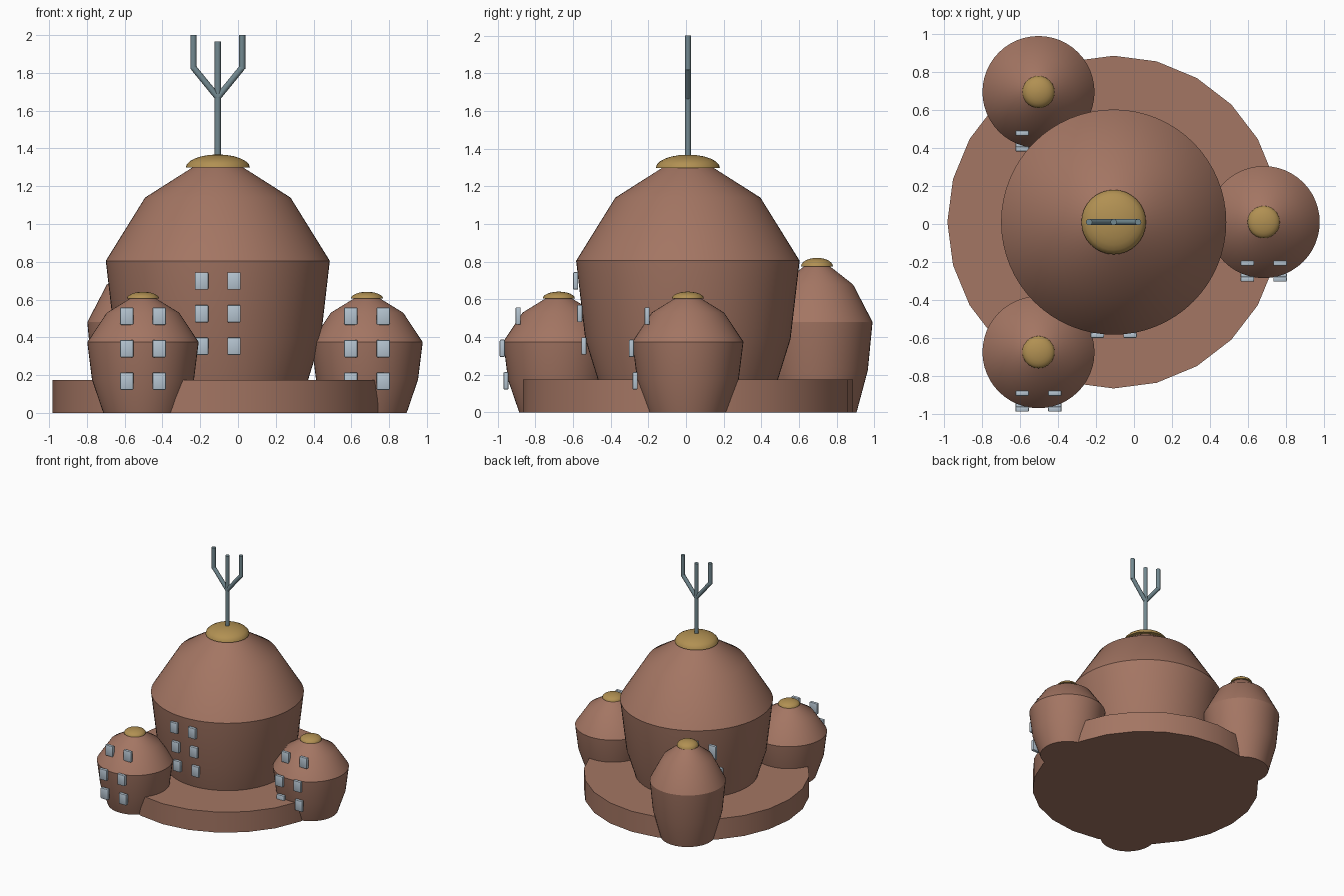
import bpy, bmesh, math
from mathutils import Vector

if "Cube" in bpy.data.objects:
    bpy.data.objects.remove(bpy.data.objects["Cube"])


def material(name, rgb):
    m = bpy.data.materials.new(name)
    m.diffuse_color = (*rgb, 1.0)
    m.use_nodes = True
    m.node_tree.nodes["Principled BSDF"].inputs["Base Color"].default_value = m.diffuse_color
    return m


CLAY = material("clay brown", (0.37, 0.18, 0.125))
GOLD = material("dull gold", (0.44, 0.28, 0.085))
GLASS = material("pale blue", (0.46, 0.55, 0.63))
METAL = material("grey steel", (0.17, 0.25, 0.28))

CX, CY = -0.107, 0.01  # centre of the main tower and plinth


def finish(bm, name, mat, angle=30):
    bmesh.ops.recalc_face_normals(bm, faces=bm.faces)
    mesh = bpy.data.meshes.new(name)
    bm.to_mesh(mesh)
    bm.free()
    ob = bpy.data.objects.new(name, mesh)
    bpy.context.collection.objects.link(ob)
    mesh.materials.append(mat)
    bpy.ops.object.select_all(action='DESELECT')
    ob.select_set(True)
    bpy.context.view_layer.objects.active = ob
    bpy.ops.object.shade_smooth_by_angle(angle=math.radians(angle))
    return ob


def lathe(name, profile, centre, mat, sides=48, angle=30):
    """Revolve (radius, z) points around a vertical axis, with flat end caps."""
    bm = bmesh.new()
    rings = []
    for r, z in profile:
        rings.append([bm.verts.new((centre[0] + r * math.sin(2 * math.pi * i / sides),
                                    centre[1] + r * math.cos(2 * math.pi * i / sides), z))
                      for i in range(sides)])
    for a, b in zip(rings, rings[1:]):
        for i in range(sides):
            j = (i + 1) % sides
            bm.faces.new((a[i], a[j], b[j], b[i]))
    bm.faces.new(rings[0])
    bm.faces.new(rings[-1])
    return finish(bm, name, mat, angle)


def dome(name, centre, z, radius, height):
    steps = [math.radians(a) for a in (0, 15, 30, 45, 60, 75, 87)]
    lathe(name, [(radius * math.cos(a), z + height * math.sin(a)) for a in steps],
          centre, GOLD, 32, 40)


def windows(name, centre, rows, zs=1.0):
    """Two columns of softly bevelled panes; rows are (y offset, z)."""
    bm = bmesh.new()
    for dy, z in rows:
        for side in (-1, 1):
            cube = bmesh.ops.create_cube(bm, size=1)["verts"]
            for v in cube:
                v.co = (centre[0] + side * 0.086 + v.co.x * 0.071,
                        centre[1] + dy + v.co.y * 0.027,
                        (z + v.co.z * 0.092) * zs)
    bmesh.ops.bevel(bm, geom=list(bm.edges), offset=0.006, segments=2,
                    profile=0.5, affect='EDGES')
    finish(bm, name, GLASS, 40)


def rod(bm, a, b, r=0.0165, sides=16):
    a, b = Vector(a), Vector(b)
    d = b - a
    verts = bmesh.ops.create_cone(bm, cap_ends=True, segments=sides, radius1=r,
                                  radius2=r, depth=d.length)["verts"]
    q = Vector((0, 0, 1)).rotation_difference(d)
    for v in verts:
        v.co = q @ v.co + (a + b) / 2


# Round plinth
lathe("plinth", [(0.876, 0), (0.876, 0.175)], (CX, CY), CLAY, 24)

# Main tower, its cap and windows
lathe("main_tower", [(0.43, 0.02), (0.545, 0.39), (0.593, 0.805), (0.385, 1.14),
                     (0.13, 1.302)], (CX, CY), CLAY, 64)
dome("main_cap", (CX, CY), 1.298, 0.17, 0.07)
windows("main_windows", (CX, CY), [(-0.552, 0.353), (-0.574, 0.525), (-0.596, 0.698)])

# Three small pods, the rear one stretched taller
for label, centre, s in (("front", (-0.503, -0.675), 1.0),
                         ("right", (0.683, 0.01), 1.0),
                         ("rear", (-0.503, 0.695), 1.28)):
    prof = [(0.21, 0), (0.27, 0.175), (0.295, 0.375), (0.192, 0.53), (0.065, 0.608)]
    lathe(label + "_pod", [(r, z * s) for r, z in prof], centre, CLAY, 48)
    dome(label + "_pod_cap", centre, 0.605 * s, 0.085, 0.036 * s)
    windows(label + "_pod_windows", centre,
            [(-0.28, 0.168), (-0.3, 0.34), (-0.216, 0.512)], s)

# Forked mast on the main cap
bm = bmesh.new()
rod(bm, (CX, CY, 1.32), (CX, CY, 1.965))
for side in (-1, 1):
    x = CX + side * 0.129
    rod(bm, (CX, CY, 1.67), (x, CY, 1.828))
    rod(bm, (x, CY, 1.82), (x, CY, 2.0))
finish(bm, "forked_mast", METAL, 40)
